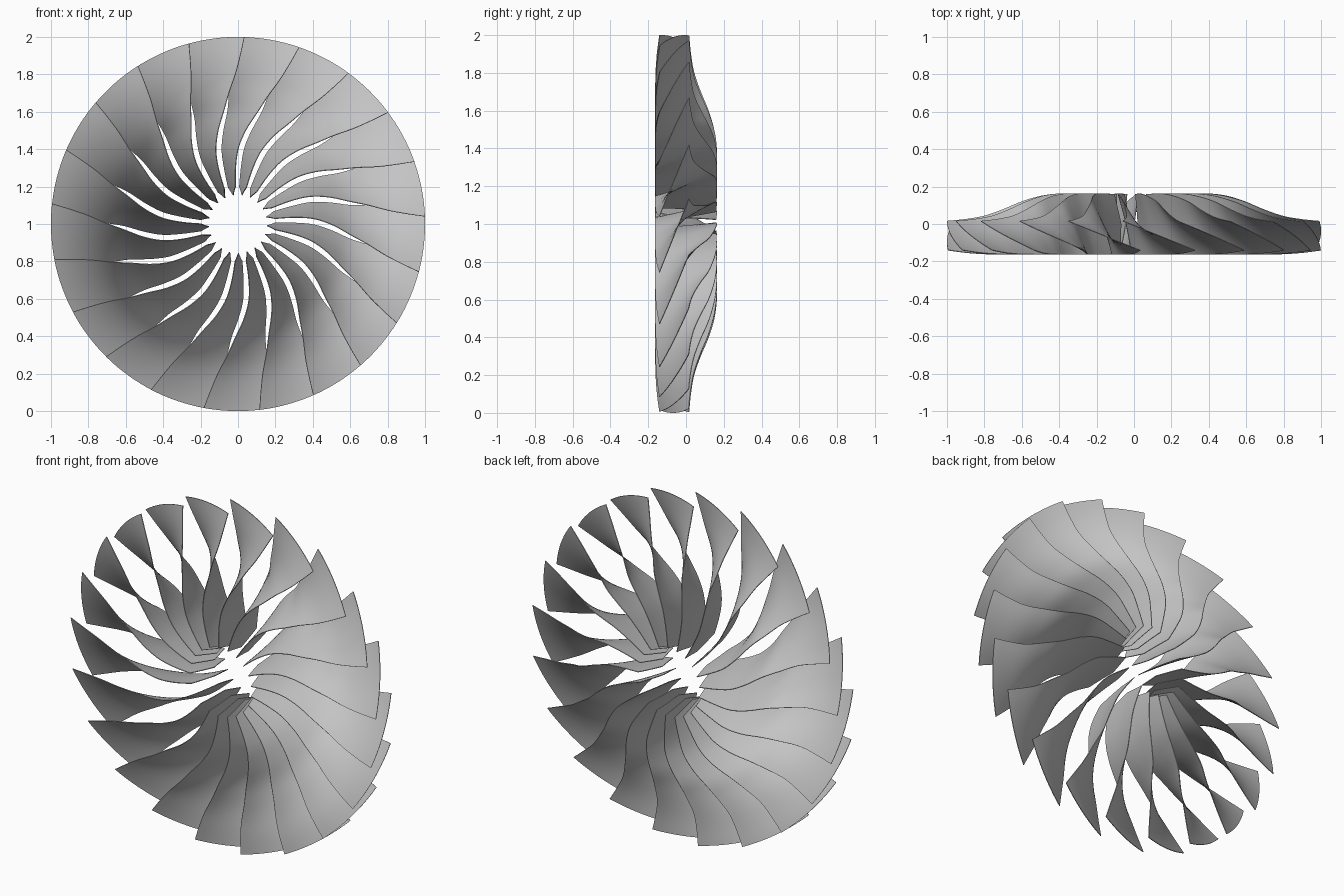
import bpy
import math

cube = bpy.data.objects.get("Cube")
if cube:
    bpy.data.objects.remove(cube, do_unlink=True)

BLADES, RINGS, ACROSS = 21, 40, 10

# Blade laws sampled evenly from hub to rim
SWEEP = [23, 21.5, 19, 14.5, 9.5, 6, 3, 1.2, 0]           # front edge angle
TWIST = [11, 11.5, 12.5, 13.5, 15, 17, 19, 21, 22.6]      # front to back angle
FRONT = [-.162, -.163, -.163, -.163, -.163, -.162, -.16, -.153, -.14]
BACK = [.16, .162, .163, .15, .12, .078, .043, .025, .015]


def sample(table, t):
    """Smooth curve through evenly spaced values."""
    u = t * (len(table) - 1)
    i = min(int(u), len(table) - 2)
    f = u - i
    a, b = table[i], table[i + 1]
    p = table[i - 1] if i else 2 * a - b
    n = table[i + 2] if i + 2 < len(table) else 2 * b - a
    return a + f / 2 * (b - p + f * (2 * p - 5 * a + 4 * b - n
                                     + f * (3 * (a - b) + n - p)))


# Steel material
steel = bpy.data.materials.new("grey_steel")
steel.use_nodes = True
grey = (0.55, 0.55, 0.55, 1)
steel.diffuse_color = grey
steel.node_tree.nodes["Principled BSDF"].inputs["Base Color"].default_value = grey

# One twisted blade, its hub end pointed inward at mid depth
verts, faces = [], []
for i in range(RINGS + 1):
    t = i / RINGS
    for j in range(ACROSS + 1):
        s = j / ACROSS
        point = 1 - abs(2 * s - 1)
        radius = 0.2 + 0.8 * t - 0.045 * point * (1 - t) ** 4
        angle = math.radians(sample(SWEEP, t) + s * sample(TWIST, t))
        y = (1 - s) * sample(FRONT, t) + s * sample(BACK, t)
        verts.append((radius * math.cos(angle), y, radius * math.sin(angle)))
for i in range(RINGS):
    for j in range(ACROSS):
        a = i * (ACROSS + 1) + j
        b = a + ACROSS + 1
        faces.append((a, a + 1, b + 1, b))
mesh = bpy.data.meshes.new("blade")
mesh.from_pydata(verts, [], faces)
mesh.materials.append(steel)
mesh.shade_smooth()

# Ring of blades around the axis
for k in range(BLADES):
    blade = bpy.data.objects.new(f"blade_{k + 1}", mesh)
    blade.location.z = 1
    blade.rotation_euler.y = -math.radians(2.3) - k * math.tau / BLADES
    bpy.context.collection.objects.link(blade)
    shell = blade.modifiers.new("sheet_thickness", 'SOLIDIFY')
    shell.thickness = 0.004
    shell.offset = 0
    edges = blade.modifiers.new("crisp_edges", 'EDGE_SPLIT')
    edges.split_angle = math.radians(40)
